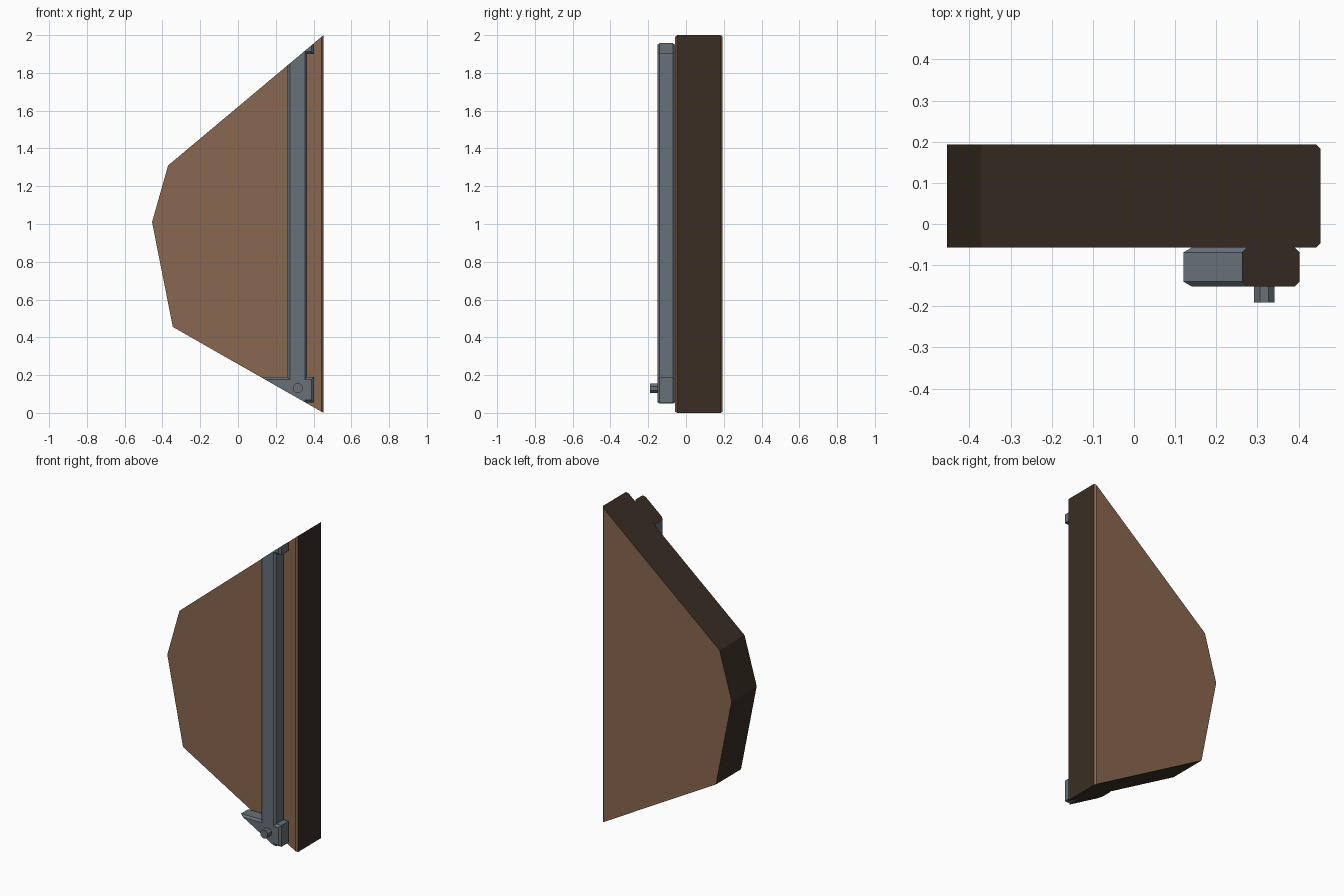
import bpy, bmesh, math
from mathutils import Matrix, Vector

cube = bpy.data.objects.get("Cube")
if cube:
    bpy.data.objects.remove(cube, do_unlink=True)


def material(name, rgb):
    m = bpy.data.materials.new(name)
    m.use_nodes = True
    m.diffuse_color = (*rgb, 1)
    m.node_tree.nodes["Principled BSDF"].inputs["Base Color"].default_value = (*rgb, 1)
    return m


wood = material("brown wood", (0.25, 0.135, 0.079))
dark = material("dark wood edge", (0.041, 0.027, 0.017))
metal = material("grey metal", (0.135, 0.16, 0.185))

# Broken outline shared by the plank and its fitting, from top corner to bottom corner
BREAK = [(0.453, 2.0), (-0.37, 1.31), (-0.455, 1.01), (-0.345, 0.455), (0.453, 0.0)]


def finish(name, bm, mats):
    bmesh.ops.recalc_face_normals(bm, faces=bm.faces)
    mesh = bpy.data.meshes.new(name)
    bm.to_mesh(mesh)
    bm.free()
    for m in mats:
        mesh.materials.append(m)
    obj = bpy.data.objects.new(name, mesh)
    bpy.context.collection.objects.link(obj)
    return obj


def broken_slab(name, outline, front, back, chamfer, mats):
    """Extrude an x-z outline, chamfer its rims, then break it along the outline."""
    bm = bmesh.new()
    face = bm.faces.new([bm.verts.new((x, front, z)) for x, z in outline])
    ext = bmesh.ops.extrude_face_region(bm, geom=[face], use_keep_orig=True)
    moved = [g for g in ext["geom"] if isinstance(g, bmesh.types.BMVert)]
    bmesh.ops.translate(bm, verts=moved, vec=(0, back - front, 0))
    bmesh.ops.recalc_face_normals(bm, faces=bm.faces)
    rims = [e for e in bm.edges if abs(e.verts[0].co.y - e.verts[1].co.y) < 1e-5]
    bmesh.ops.bevel(bm, geom=rims, offset=chamfer, segments=1,
                    affect='EDGES', clamp_overlap=False)
    for (x0, z0), (x1, z1) in zip(BREAK, BREAK[1:]):
        cut = bmesh.ops.bisect_plane(
            bm, geom=bm.verts[:] + bm.edges[:] + bm.faces[:], dist=1e-5,
            plane_co=(x0, 0, z0), plane_no=Vector((z1 - z0, 0, x0 - x1)).normalized(),
            clear_outer=True)
        edges = [g for g in cut["geom_cut"] if isinstance(g, bmesh.types.BMEdge)]
        if edges:
            for f in bmesh.ops.edgeloop_fill(bm, edges=edges)["faces"]:
                f.material_index = 1
    return finish(name, bm, mats)


# Thick plank: brown broad faces, dark narrow edges
plank = broken_slab("plank", [(-0.7, -0.5), (0.453, -0.5), (0.453, 2.5), (-0.7, 2.5)],
                    -0.057, 0.193, 0.01, [wood, dark])
for p in plank.data.polygons:
    p.material_index = 0 if abs(p.normal.y) > 0.5 else 1

# Metal strap with crossbars at its ends
strap = [(0.0, -0.3), (0.366, -0.3), (0.366, 0.055), (0.402, 0.055), (0.402, 0.19),
         (0.366, 0.19), (0.366, 1.9), (0.402, 1.9), (0.402, 2.3), (0.262, 2.3),
         (0.262, 0.19), (0.0, 0.19)]
broken_slab("metal_strap", strap, -0.152, -0.057, 0.012, [metal, dark])

# Octagonal bolt on the lower crossbar
bm = bmesh.new()
bmesh.ops.create_cone(bm, cap_ends=True, segments=8, radius1=0.027, radius2=0.027, depth=0.05)
turn = Matrix.Rotation(math.pi / 2, 4, 'X') @ Matrix.Rotation(math.pi / 8, 4, 'Z')
bmesh.ops.transform(bm, verts=bm.verts, matrix=Matrix.Translation((0.316, -0.166, 0.13)) @ turn)
finish("bolt", bm, [metal])
